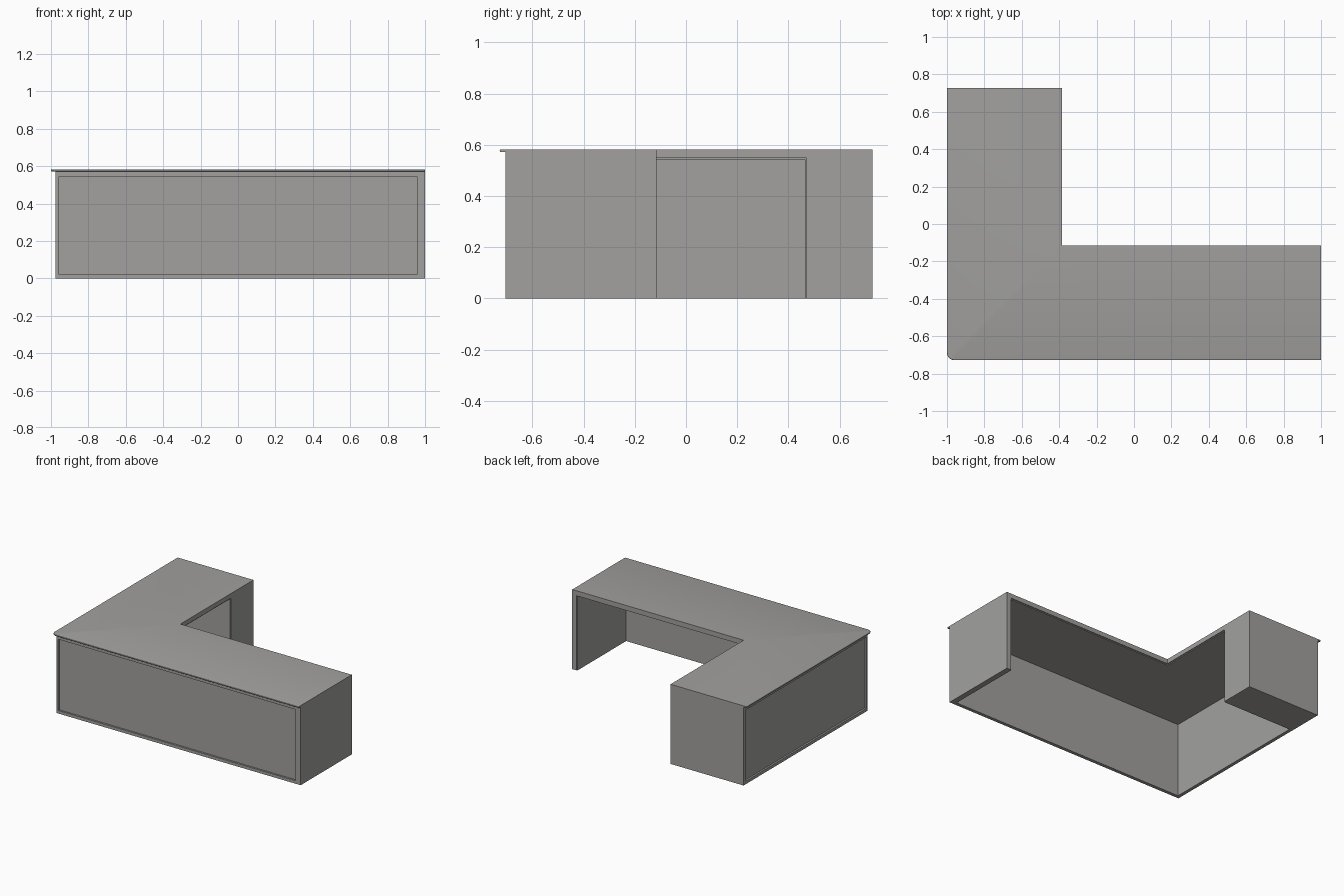
import bpy, bmesh, math

if "Cube" in bpy.data.objects:
    bpy.data.objects.remove(bpy.data.objects["Cube"])

X0, X1, Y0, Y1 = -1.0, 1.0, -0.728, 0.728     # overall extents
IX, IY = -0.385, -0.115                       # inner corner of the L
H, LIP = 0.582, 0.572                         # top and underside of worktop
FX, FY = -0.975, -0.705                       # outer faces of the base

grey = bpy.data.materials.new("warm grey")
grey.diffuse_color = (0.36, 0.355, 0.345, 1)
grey.use_nodes = True
grey.node_tree.nodes["Principled BSDF"].inputs["Base Color"].default_value = grey.diffuse_color


def prism(name, pts, z0, z1):
    """Extrude a plan outline from z0 to z1."""
    bm = bmesh.new()
    face = bm.faces.new([bm.verts.new((x, y, z0)) for x, y in pts])
    ext = bmesh.ops.extrude_face_region(bm, geom=[face])
    for v in ext["geom"]:
        if isinstance(v, bmesh.types.BMVert):
            v.co.z = z1
    bmesh.ops.recalc_face_normals(bm, faces=bm.faces[:])
    me = bpy.data.meshes.new(name)
    bm.to_mesh(me)
    bm.free()
    me.materials.append(grey)
    ob = bpy.data.objects.new(name, me)
    bpy.context.collection.objects.link(ob)
    return ob


def rect(x0, x1, y0, y1):
    return [(x0, y0), (x1, y0), (x1, y1), (x0, y1)]


def cut(ob, pts, z0, z1):
    """Subtract an extruded outline and discard the cutter."""
    c = prism("cutter", pts, z0, z1)
    m = ob.modifiers.new("cut", 'BOOLEAN')
    m.operation, m.solver, m.object = 'DIFFERENCE', 'EXACT', c
    bpy.context.view_layer.objects.active = ob
    bpy.ops.object.modifier_apply(modifier=m.name)
    bpy.data.objects.remove(c)


# Base: L-shaped block hollowed into panels, end support and pedestal
base = prism("desk_base", [(FX, FY), (X1, FY), (X1, IY), (IX, IY), (IX, Y1), (FX, Y1)], 0, LIP)
cut(base, [(-0.95, -0.68), (0.96, -0.68), (0.96, 0.1), (-0.2, 0.1),
           (-0.2, 0.465), (-0.95, 0.465)], -0.1, 0.542)

# Narrow stepped edge around the knee opening
cut(base, rect(IX - 0.006, 0.966, IY - 0.006, 0.1), -0.1, 0.548)
cut(base, rect(IX - 0.006, -0.2, IY - 0.006, 0.471), -0.1, 0.548)

# Recessed panels on the front and left side
cut(base, rect(-0.96, 0.96, FY - 0.1, FY + 0.013), 0.022, 0.542)
cut(base, rect(FX - 0.1, FX + 0.013, -0.69, 0.7), 0.022, 0.542)

# Worktop: thin L with a rounded outer corner
R = 0.04
arc = [(X0 + R - R * math.cos(a), Y0 + R - R * math.sin(a))
       for a in (i * math.pi / 16 for i in range(9))]
top = prism("worktop", arc + [(X1, Y0), (X1, IY), (IX, IY), (IX, Y1), (X0, Y1)], LIP, H)

# Round the overhanging edge on the front and left
bm = bmesh.new()
bm.from_mesh(top.data)
outer = lambda v: v.co.x < -0.95 or v.co.y < -0.68
edges = [e for e in bm.edges if all(outer(v) for v in e.verts)
         and abs(e.verts[0].co.z - e.verts[1].co.z) < 1e-4]
bmesh.ops.bevel(bm, geom=edges, offset=0.004, segments=3, profile=0.5, affect='EDGES')
bm.to_mesh(top.data)
bm.free()
bpy.ops.object.select_all(action='DESELECT')
top.select_set(True)
bpy.context.view_layer.objects.active = top
bpy.ops.object.shade_smooth_by_angle(angle=math.radians(35))
